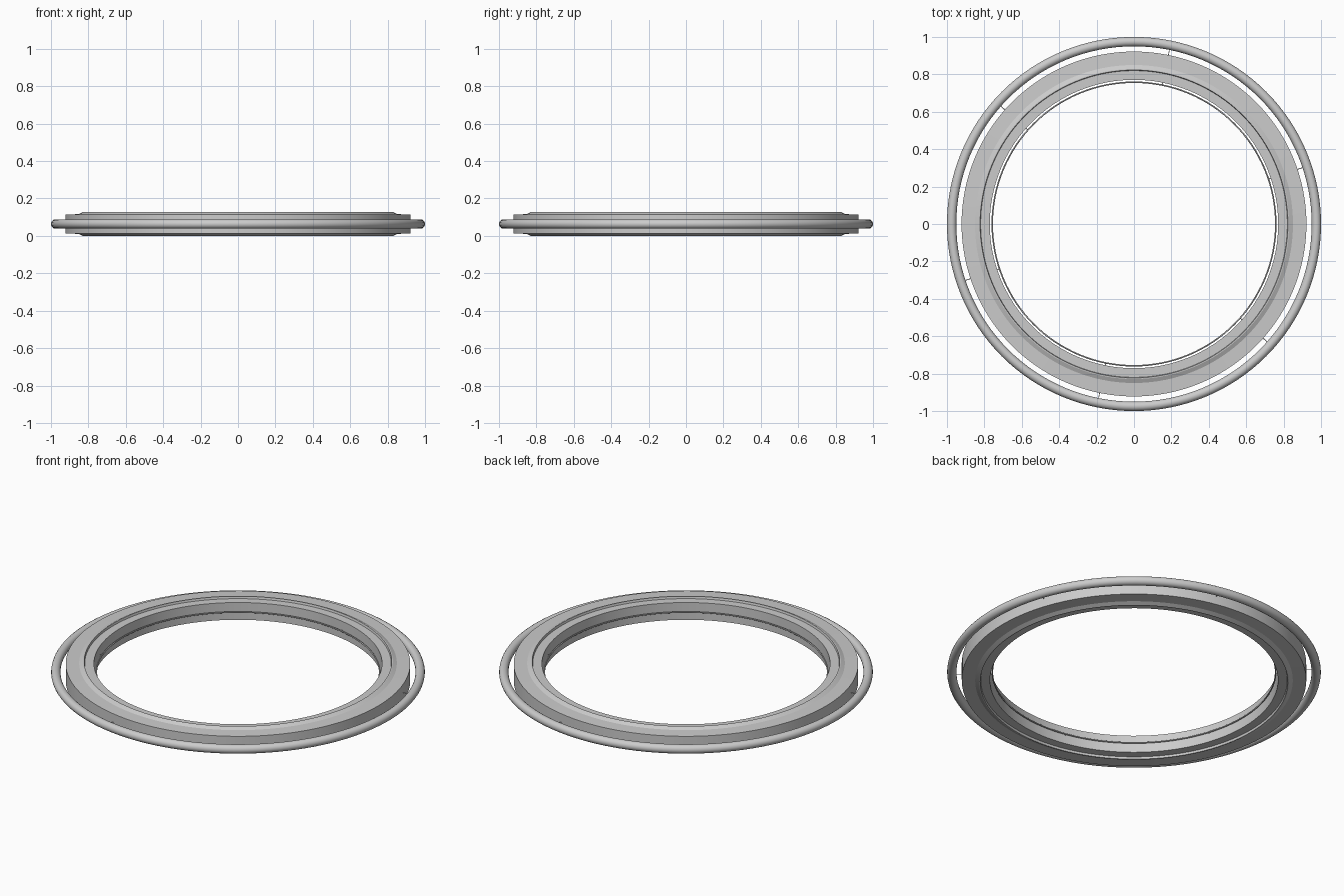
import bpy, bmesh, math
from mathutils import Matrix, Vector

if "Cube" in bpy.data.objects:
    bpy.data.objects.remove(bpy.data.objects["Cube"])

MID = 0.0635   # mid height of the whole ring


def lathe(name, profile, n=128, angle=30):
    """Sweep a closed (radius, z) profile round the z axis."""
    bm = bmesh.new()
    rings = []
    for i in range(n):
        a = 2 * math.pi * i / n
        rings.append([bm.verts.new((r * math.cos(a), r * math.sin(a), z)) for r, z in profile])
    k = len(profile)
    for i in range(n):
        p, q = rings[i], rings[(i + 1) % n]
        for j in range(k):
            bm.faces.new((p[j], q[j], q[(j + 1) % k], p[(j + 1) % k]))
    bmesh.ops.recalc_face_normals(bm, faces=bm.faces)
    me = bpy.data.meshes.new(name)
    bm.to_mesh(me)
    bm.free()
    ob = bpy.data.objects.new(name, me)
    bpy.context.collection.objects.link(ob)
    bpy.ops.object.select_all(action='DESELECT')
    ob.select_set(True)
    bpy.context.view_layer.objects.active = ob
    bpy.ops.object.shade_smooth_by_angle(angle=math.radians(angle))
    return ob


def circle(R, r, n):
    return [(R + r * math.cos(2 * math.pi * i / n), MID + r * math.sin(2 * math.pi * i / n))
            for i in range(n)]


# main ring: upper half profile with raised rim, mirrored to the underside
upper = [(0.922, 0.050), (0.850, 0.053), (0.829, 0.0635), (0.823, 0.0635),
         (0.820, 0.051), (0.771, 0.051)]
lathe("main_ring", [(r, MID + h) for r, h in upper] +
      [(r, MID - h) for r, h in reversed(upper)], angle=8)

# outer tube and thin inner wire
lathe("outer_tube", circle(0.975, 0.025, 16), angle=60)
lathe("inner_wire", circle(0.758, 0.004, 8), angle=60)

# six thin radial struts joining tube, ring and wire
for i in range(6):
    a = math.radians(18.5 + 60 * i)
    for name, r0, r1 in (("outer_strut", 0.915, 0.96), ("inner_strut", 0.757, 0.78)):
        bm = bmesh.new()
        rot = Matrix.Rotation(a, 4, 'Z') @ Matrix.Translation(Vector(((r0 + r1) / 2, 0, MID))) \
            @ Matrix.Rotation(math.pi / 2, 4, 'Y')
        bmesh.ops.create_cone(bm, cap_ends=True, segments=8, radius1=0.002, radius2=0.002,
                              depth=r1 - r0, matrix=rot)
        me = bpy.data.meshes.new(name)
        bm.to_mesh(me)
        bm.free()
        bpy.context.collection.objects.link(bpy.data.objects.new(f"{name}_{i + 1}", me))
